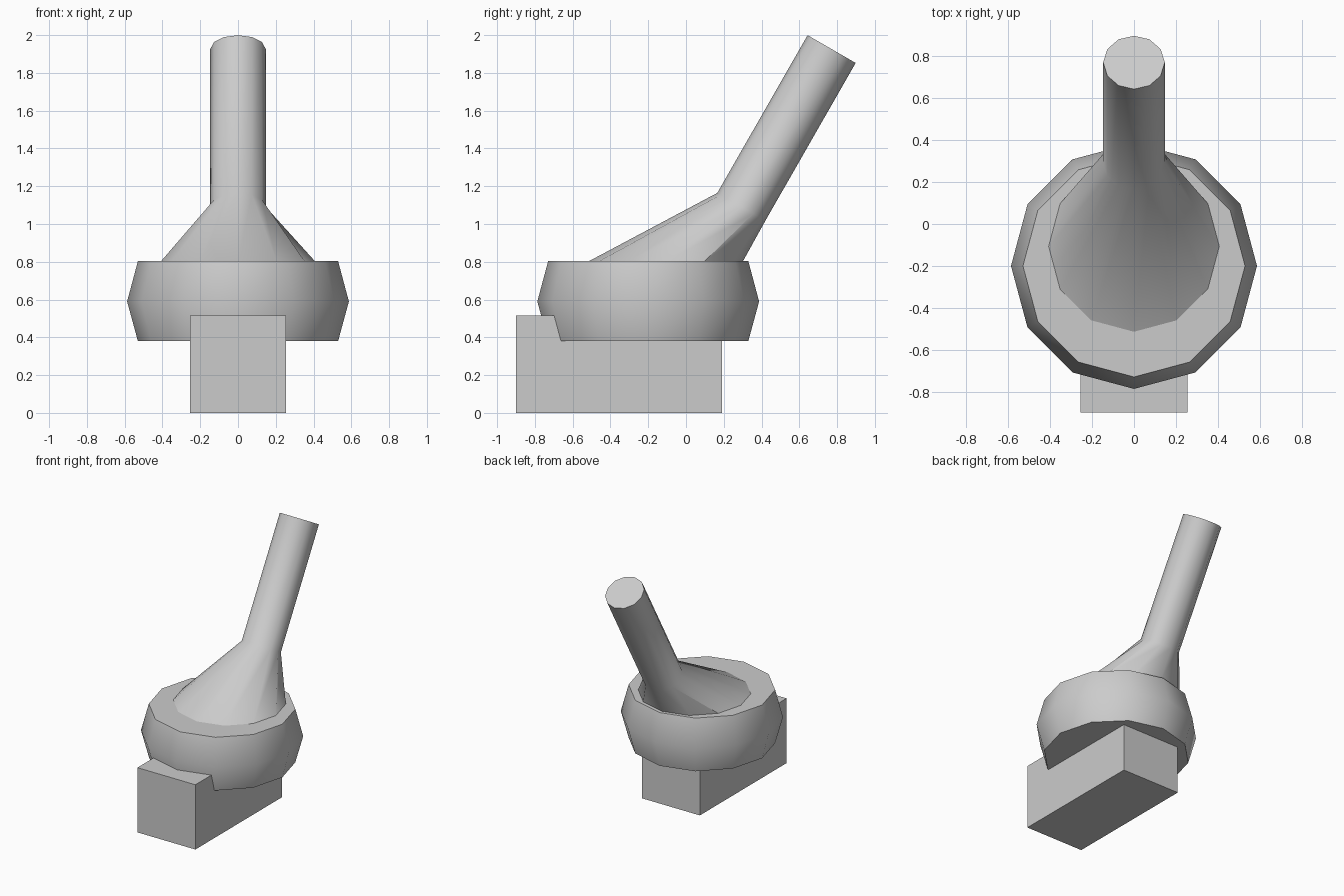
import bpy, bmesh, math
from mathutils import Vector, Matrix

SIDES = 12

cube = bpy.data.objects.get("Cube")
if cube:
    bpy.data.objects.remove(cube, do_unlink=True)

grey = bpy.data.materials.new("plain grey")
grey.use_nodes = True
colour = (0.6, 0.6, 0.6, 1)
grey.diffuse_color = colour
grey.node_tree.nodes["Principled BSDF"].inputs["Base Color"].default_value = colour


def finish(name, bm, smooth=True):
    """Turn a bmesh into a named object with the shared material."""
    bmesh.ops.recalc_face_normals(bm, faces=bm.faces)
    mesh = bpy.data.meshes.new(name)
    bm.to_mesh(mesh)
    bm.free()
    mesh.materials.append(grey)
    obj = bpy.data.objects.new(name, mesh)
    bpy.context.collection.objects.link(obj)
    if smooth:
        bpy.ops.object.select_all(action="DESELECT")
        obj.select_set(True)
        bpy.context.view_layer.objects.active = obj
        bpy.ops.object.shade_smooth_by_angle(angle=math.radians(36))
    return obj


def loft(name, rings):
    """Join rings of (centre, radius, backward tilt in degrees), capped at both ends."""
    bm = bmesh.new()
    loops = []
    for centre, radius, tilt in rings:
        turn = Matrix.Rotation(math.radians(-tilt), 3, "X")
        loop = []
        for i in range(SIDES):
            a = math.tau * i / SIDES
            point = Vector((radius * math.cos(a), radius * math.sin(a), 0))
            loop.append(bm.verts.new(Vector(centre) + turn @ point))
        loops.append(loop)
    for low, high in zip(loops, loops[1:]):
        for i in range(SIDES):
            j = (i + 1) % SIDES
            bm.faces.new((low[i], low[j], high[j], high[i]))
    bm.faces.new(loops[0][::-1])
    bm.faces.new(loops[-1])
    return finish(name, bm)


# Rectangular foot block
bm = bmesh.new()
bmesh.ops.create_cube(bm, size=1)
bmesh.ops.scale(bm, vec=(0.51, 1.09, 0.515), verts=bm.verts)
bmesh.ops.translate(bm, vec=(0, -0.355, 0.2575), verts=bm.verts)
finish("base_block", bm, smooth=False)

# Bulging drum body
loft("drum_body", [((0, -0.2, 0.38), 0.53, 0),
                   ((0, -0.2, 0.59), 0.587, 0),
                   ((0, -0.2, 0.803), 0.53, 0)])

# Skewed collar flowing into the leaning handle
loft("collar_and_handle", [((0, -0.11, 0.8), 0.41, 0),
                           ((0, 0.293, 1.091), 0.147, 30),
                           ((0, 0.771, 1.926), 0.147, 30)])
